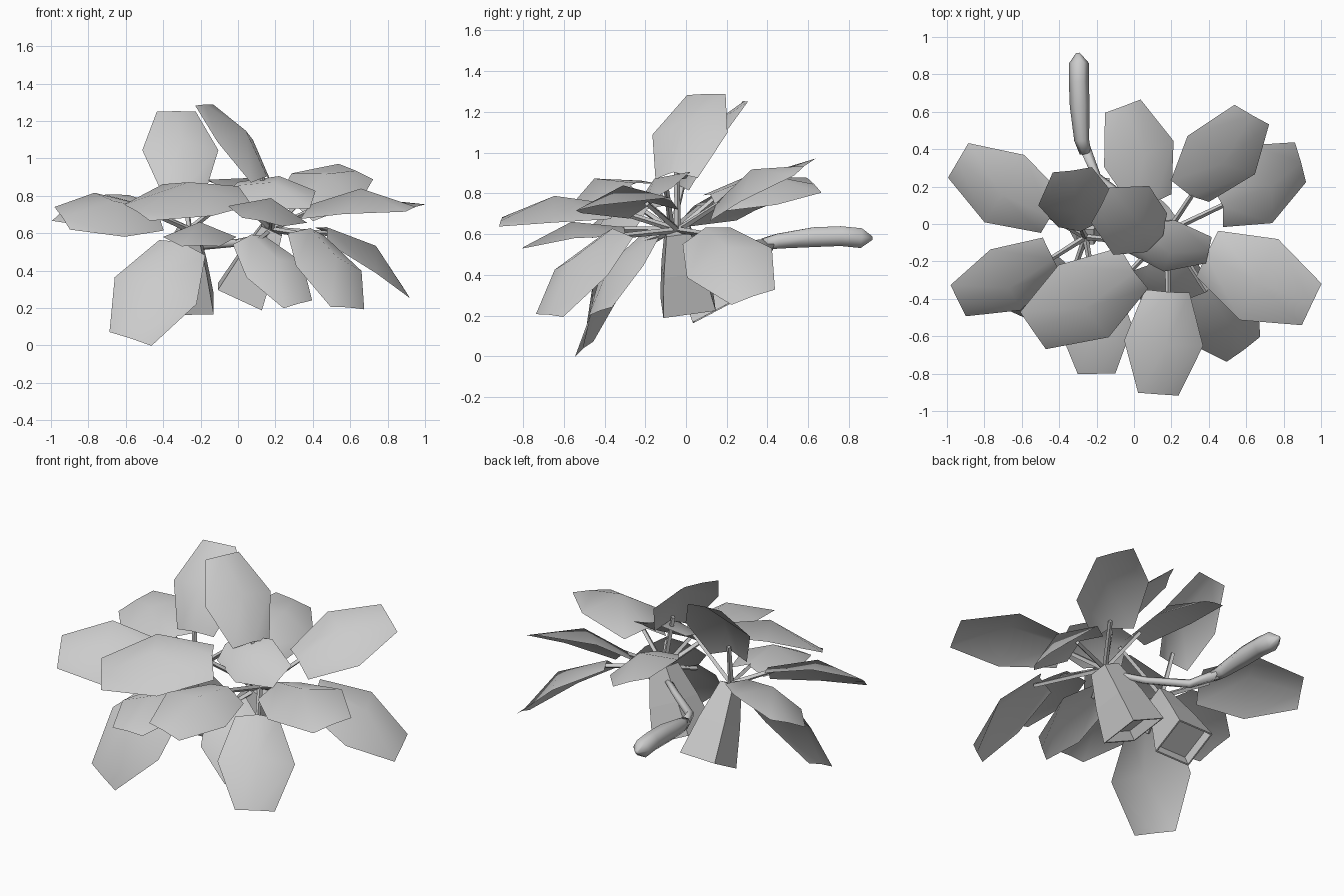
import bpy, bmesh, math
from mathutils import Vector

if "Cube" in bpy.data.objects:
    bpy.data.objects.remove(bpy.data.objects["Cube"])

grey = bpy.data.materials.new("plain grey")
grey.diffuse_color = (0.6, 0.6, 0.6, 1)
grey.use_nodes = True
grey.node_tree.nodes["Principled BSDF"].inputs["Base Color"].default_value = grey.diffuse_color


def make(name, verts, faces, smooth=False):
    me = bpy.data.meshes.new(name)
    me.from_pydata([tuple(v) for v in verts], [], faces)
    me.materials.append(grey)
    bm = bmesh.new()
    bm.from_mesh(me)
    bmesh.ops.recalc_face_normals(bm, faces=bm.faces)
    for f in bm.faces:
        f.smooth = smooth
    bm.to_mesh(me)
    bm.free()
    ob = bpy.data.objects.new(name, me)
    bpy.context.collection.objects.link(ob)
    return ob


def tube(name, path, radii, sides=4, squash=1.0, smooth=False):
    """Tapered tube along a path; squash narrows it sideways."""
    path = [Vector(p) for p in path]
    verts, faces = [], []
    for i, (p, r) in enumerate(zip(path, radii)):
        d = (path[min(i + 1, len(path) - 1)] - path[max(i - 1, 0)]).normalized()
        u = d.cross(Vector((0, 0, 1)))
        u = u.normalized() if u.length > 0.01 else Vector((1, 0, 0))
        w = u.cross(d)
        for k in range(sides):
            a = 2 * math.pi * k / sides
            verts.append(p + u * (r * squash * math.cos(a)) + w * (r * math.sin(a)))
    for i in range(len(path) - 1):
        for k in range(sides):
            n = (k + 1) % sides
            faces.append((i*sides + k, i*sides + n, (i+1)*sides + n, (i+1)*sides + k))
    faces.append(tuple(range(sides)))
    faces.append(tuple(range((len(path) - 1) * sides, len(path) * sides)))
    return make(name, verts, faces, smooth)


def leaf(name, base, tip, roll):
    """Blunt six-sided blade with a raised midrib; roll > 0 lifts its right side."""
    base, tip = Vector(base), Vector(tip)
    along = tip - base
    size = along.length
    d = along.normalized()
    side = d.cross(Vector((0, 0, 1))).normalized()
    up = side.cross(d)
    r = math.radians(roll)
    side, up = side * math.cos(r) + up * math.sin(r), up * math.cos(r) - side * math.sin(r)
    verts = []
    # position along, half width, midrib height, edge height
    for t, w, mid, edge in ((0, 0.22, 0.07, -0.02), (0.5, 0.39, 0.19, 0.03), (1, 0.2, 0.01, 0.0)):
        for s in (-1, 0, 1):
            h = edge if s else mid
            verts.append(base + along * t + side * (s * w * size) + up * (h * size))
    faces = [(i*3 + j, i*3 + j + 1, i*3 + j + 4, i*3 + j + 3) for i in (0, 1) for j in (0, 1)]
    make(name, verts, faces, True)
    return base + along * 0.1 + up * (0.06 * size)


def pot(name, top, bottom, wt, wb):
    """Leaning square stem base, cut square to its axis and hollow at the bottom."""
    top, bottom = Vector(top), Vector(bottom)
    axis = (top - bottom).normalized()
    ux = (Vector((1, 0, 0)) - axis * axis.x).normalized()
    uy = axis.cross(ux)
    verts = []
    rings = ((top, wt), (bottom.lerp(top, 0.5), (wt + wb) * 0.53), (bottom, wb),
             (bottom, wb * 0.93), (bottom + axis * 0.06, wb * 0.9))
    for c, w in rings:
        for sx, sy in ((-1, -1), (1, -1), (1, 1), (-1, 1)):
            verts.append(c + ux * (sx * w / 2) + uy * (sy * w / 2))
    faces = [(i*4 + k, i*4 + (k+1) % 4, i*4 + 4 + (k+1) % 4, i*4 + 4 + k)
             for i in range(4) for k in range(4)]
    faces += [(0, 1, 2, 3), (16, 17, 18, 19)]
    make(name, verts, faces)


# Two stem bases
left_top, right_top = (-0.26, -0.07, 0.62), (0.18, -0.04, 0.62)
pot("left_stem_base", left_top, (-0.25, 0.14, 0.22), 0.09, 0.24)
pot("right_stem_base", right_top, (0.01, 0.01, 0.26), 0.12, 0.26)

# Leaves: base, tip, roll, grouped by the stem they grow from
left_leaves = [
    ((-0.44, 0.05, 0.70), (-0.94, 0.34, 0.71), 22),
    ((-0.44, -0.17, 0.69), (-0.94, -0.41, 0.68), 33),
    ((-0.30, -0.22, 0.53), (-0.575, -0.50, 0.035), 28),
    ((-0.21, -0.30, 0.60), (-0.20, -0.80, 0.53), 0),
    ((-0.29, -0.01, 0.82), (-0.33, 0.29, 1.25), 0),
    ((-0.02, -0.08, 0.83), (0.40, -0.14, 0.78), -33),
]
right_leaves = [
    ((0.00, -0.24, 0.81), (-0.54, -0.57, 0.71), 20),
    ((0.18, -0.36, 0.71), (0.13, -0.91, 0.66), 12),
    ((0.37, -0.34, 0.60), (0.585, -0.67, 0.20), 5),
    ((0.39, -0.16, 0.71), (0.95, -0.43, 0.735), -9),
    ((0.45, 0.10, 0.60), (0.89, 0.33, 0.29), -22),
    ((0.30, 0.17, 0.72), (0.63, 0.585, 0.93), -23),
    ((0.10, 0.12, 0.76), (-0.06, 0.63, 0.84), -20),
    ((0.13, -0.05, 0.88), (-0.18, 0.10, 1.285), 2),
    ((0.06, -0.20, 0.57), (0.32, -0.42, 0.22), -18),
]
for label, start, group in (("left", left_top, left_leaves), ("right", right_top, right_leaves)):
    for i, (base, tip, roll) in enumerate(group, 1):
        end = leaf(f"{label}_leaf_{i}", base, tip, roll)
        tube(f"{label}_stalk_{i}", [start, end], [0.016, 0.013])

# Rolled young leaf pointing backwards, its stalk coming from the right stem
tube("rolled_leaf_stalk", [(0.17, -0.02, 0.59), (0.0, 0.10, 0.55), (-0.2, 0.25, 0.535), (-0.27, 0.42, 0.55)],
     [0.018, 0.022, 0.026, 0.033], 5, smooth=True)
tube("rolled_leaf", [(-0.26, 0.38, 0.55), (-0.28, 0.45, 0.565), (-0.29, 0.63, 0.585),
                     (-0.295, 0.76, 0.59), (-0.295, 0.86, 0.58), (-0.30, 0.915, 0.58)],
     [0.033, 0.042, 0.056, 0.056, 0.056, 0.01], 6, 0.95, True)
